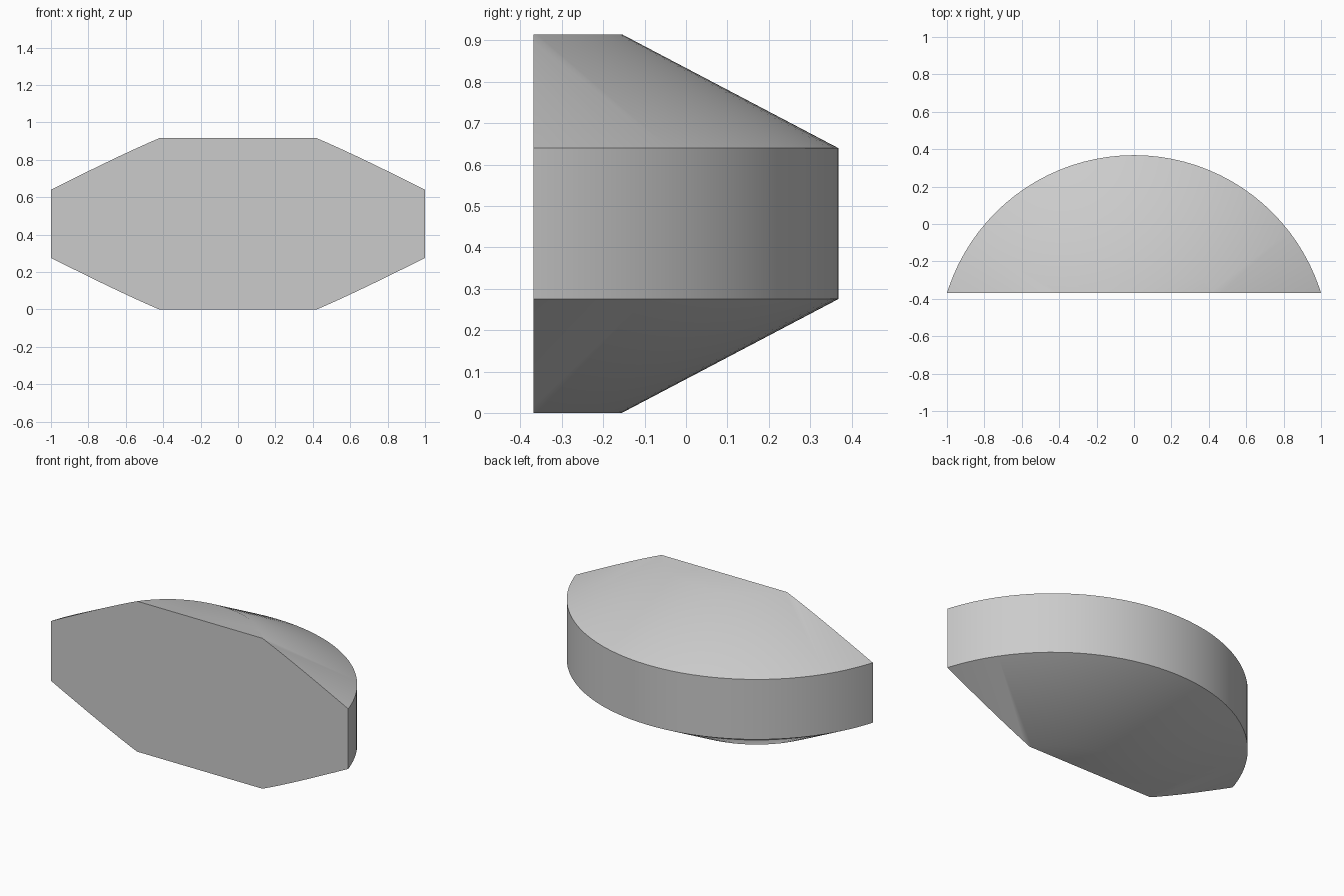
import bpy, bmesh, math
from mathutils import Vector

cube = bpy.data.objects.get("Cube")
if cube:
    bpy.data.objects.remove(cube)

SEGMENTS = 96
AXIS_Y = -0.679        # centre of the turned disc
CUT_Y = -0.368         # flat front plane
R_OUT, R_IN = 1.047, 0.524
PROFILE = [(R_IN, 0), (R_OUT, 0.275), (R_OUT, 0.64), (R_IN, 0.915)]

grey = bpy.data.materials.new("plain grey")
grey.use_nodes = True
colour = (0.6, 0.6, 0.6, 1)
grey.diffuse_color = colour
grey.node_tree.nodes["Principled BSDF"].inputs["Base Color"].default_value = colour

# Turn the bevelled profile into a full disc
bm = bmesh.new()
rings = []
for r, z in PROFILE:
    ring = []
    for i in range(SEGMENTS):
        a = math.tau * i / SEGMENTS
        ring.append(bm.verts.new((r * math.cos(a), AXIS_Y + r * math.sin(a), z)))
    rings.append(ring)
for low, high in zip(rings, rings[1:]):
    for i in range(SEGMENTS):
        j = (i + 1) % SEGMENTS
        bm.faces.new((low[i], low[j], high[j], high[i]))
bm.faces.new(rings[0][::-1])
bm.faces.new(rings[-1])

# Slice off everything in front of the flat face and close the cut
cut = bmesh.ops.bisect_plane(
    bm, geom=bm.verts[:] + bm.edges[:] + bm.faces[:], dist=1e-5,
    plane_co=Vector((0, CUT_Y, 0)), plane_no=Vector((0, -1, 0)), clear_outer=True)
rim = [e for e in cut["geom_cut"] if isinstance(e, bmesh.types.BMEdge)]
bmesh.ops.contextual_create(bm, geom=rim)
bmesh.ops.recalc_face_normals(bm, faces=bm.faces[:])

mesh = bpy.data.meshes.new("bevelled_disc_segment")
bm.to_mesh(mesh)
bm.free()
mesh.materials.append(grey)
segment = bpy.data.objects.new("bevelled_disc_segment", mesh)
bpy.context.collection.objects.link(segment)

# Soft shading across the shallow edges, crisp elsewhere
bpy.ops.object.select_all(action='DESELECT')
segment.select_set(True)
bpy.context.view_layer.objects.active = segment
bpy.ops.object.shade_smooth_by_angle(angle=math.radians(30))
